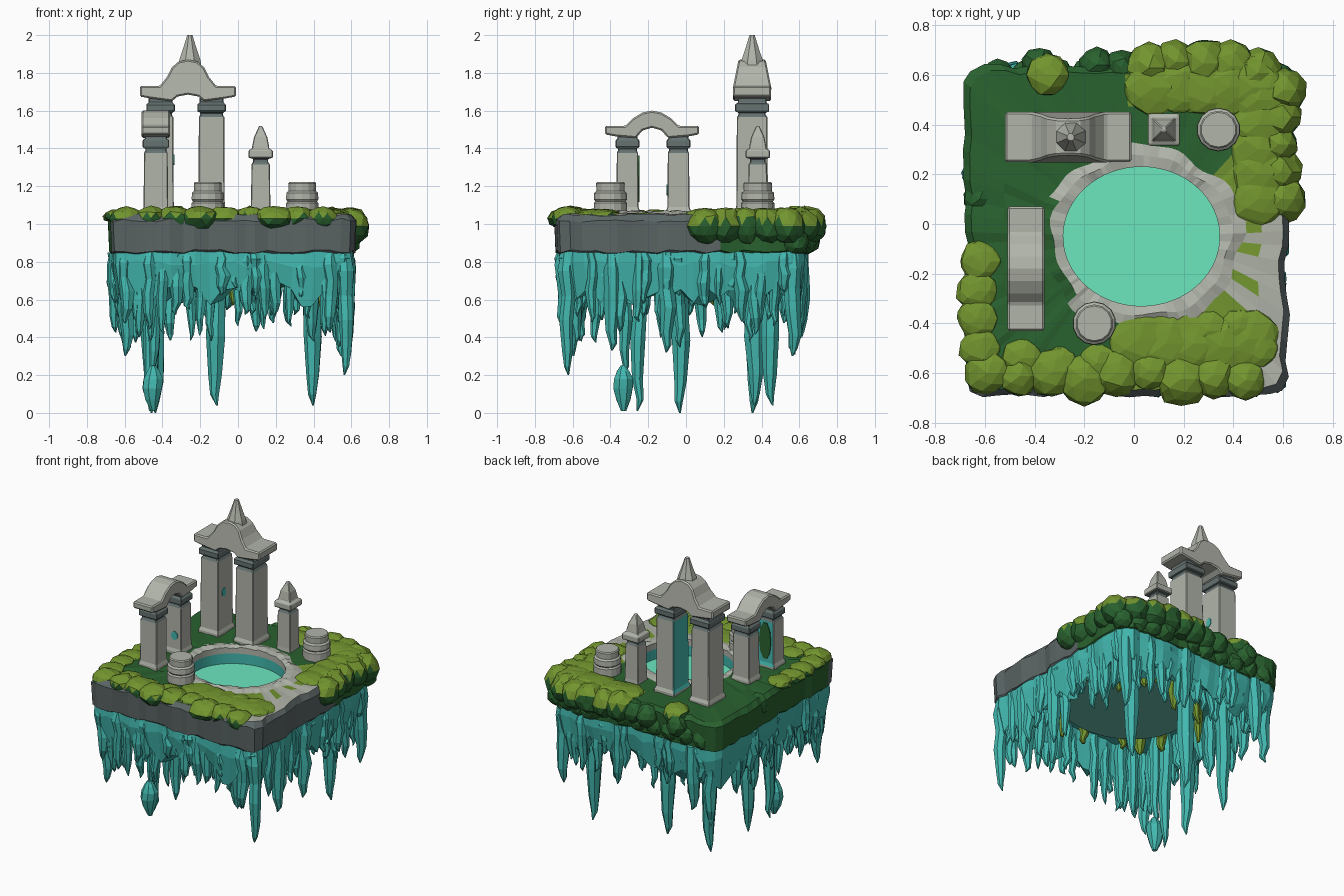
import bpy, bmesh, math, random
from mathutils import Vector

random.seed(7)
if "Cube" in bpy.data.objects:
    bpy.data.objects.remove(bpy.data.objects["Cube"])


def material(name, r, g, b):
    m = bpy.data.materials.new(name)
    m.use_nodes = True
    m.diffuse_color = (r, g, b, 1)
    m.node_tree.nodes["Principled BSDF"].inputs["Base Color"].default_value = (r, g, b, 1)
    return m


STONE = material("pale_stone", 0.44, 0.46, 0.40)
BAND = material("dark_band", 0.13, 0.17, 0.165)
ROCK = material("dark_rock", 0.105, 0.13, 0.13)
GRASS = material("dark_grass", 0.022, 0.12, 0.028)
MOSS = material("olive_moss", 0.17, 0.30, 0.028)
TEAL = material("teal_ice", 0.055, 0.48, 0.43)
WATER = material("pool_water", 0.15, 0.80, 0.52)
UNDER = material("pool_underside", 0.13, 0.50, 0.40)


def jitter(a):
    return random.uniform(-a, a)


def finish(name, bm, mats, rule=None, bevel=0):
    """Turn a bmesh into an object; rule(face) picks a material index."""
    bmesh.ops.recalc_face_normals(bm, faces=bm.faces)
    bm.normal_update()
    if rule:
        for f in bm.faces:
            f.material_index = rule(f)
    me = bpy.data.meshes.new(name)
    bm.to_mesh(me)
    bm.free()
    for m in mats:
        me.materials.append(m)
    ob = bpy.data.objects.new(name, me)
    bpy.context.collection.objects.link(ob)
    if bevel:
        mod = ob.modifiers.new("soft_edges", "BEVEL")
        mod.width = bevel
        mod.limit_method = "ANGLE"


def loft(bm, rows, cap=False, mat=None):
    """Skin closed rows of points; mat(row, centre) picks a material index."""
    vs = [[bm.verts.new(p) for p in row] for row in rows]
    n = len(rows[0])
    for r in range(len(vs) - 1):
        for i in range(n):
            j = (i + 1) % n
            f = bm.faces.new((vs[r][i], vs[r][j], vs[r + 1][j], vs[r + 1][i]))
            if mat:
                f.material_index = mat(r, f.calc_center_median())
    if cap:
        bm.faces.new(vs[0])
        bm.faces.new(vs[-1])


def lathe(bm, x, y, profile, sides, wobble=0, deep=1):
    """Stack regular rings; four sides give a square of half width r."""
    k = math.sqrt(2) if sides == 4 else 1
    rows = []
    for r, z in profile:
        ox, oy = jitter(wobble), jitter(wobble)
        rows.append([(x + ox + r * k * math.cos(a) * (1 + jitter(wobble * 8)),
                      y + oy + r * k * deep * math.sin(a) * (1 + jitter(wobble * 8)), z)
                     for a in (math.tau * (i + 0.5) / sides for i in range(sides))])
    loft(bm, rows, cap=True)


# Island plan: squared outline around an oval pool
PER = 20
X0, X1, Y0, Y1 = -0.67, 0.61, -0.68, 0.63
CORNERS = [(X0, Y0), (X1, Y0), (X1, Y1), (X0, Y1)]
EDGE = []
for s in range(4):
    a, b = Vector(CORNERS[s]), Vector(CORNERS[(s + 1) % 4])
    for i in range(PER):
        p = a.lerp(b, i / PER) * (0.97 if i == 0 else 1)
        EDGE.append(p + Vector((jitter(0.012), jitter(0.012))))
POOL_C = Vector((0.03, -0.05))


def pool(p, scale=1.0, wave=0.0):
    a = math.atan2(p.y - POOL_C.y, p.x - POOL_C.x)
    scale += wave * (math.sin(5 * a) + 0.7 * math.sin(11 * a + 1))
    return POOL_C + Vector((0.315 * math.cos(a), 0.28 * math.sin(a))) * scale


def ring(fn, z, dz=0.0):
    return [(*fn(p), z + jitter(dz)) for p in EDGE]


def ground(row, c):
    """Rock on the front and right, grass on the back and left, stone by the pool."""
    if row == 0:
        return 4
    if row < 4:
        front = c.y < Y0 + 0.06
        right = c.x > X1 - 0.06 and c.y < 0.2
        return 1 if front or right else 2
    if row in (6, 7):
        return 2 if row == 6 and c.x < -0.25 and c.y < 0.1 else 0
    if row > 7:
        return 0 if row == 8 else 4
    if c.x > 0.42 and c.y < 0.04:
        return 3 if c.x < 0.52 and random.random() < 0.4 else 0
    if (c.y < -0.33 and c.x > -0.05) or (c.y > 0.45 and c.x > 0) or c.x > 0.4:
        return 3
    return 2


bm = bmesh.new()
loft(bm, [
    ring(lambda p: pool(p, 1.1), 0.84),
    ring(lambda p: p * 0.97, 0.84, 0.008),
    ring(lambda p: p * 1.0, 0.855, 0.01),
    ring(lambda p: p * 1.01, 1.02, 0.01),
    ring(lambda p: p * 0.97, 1.05, 0.008),
    ring(lambda p: pool(p).lerp(p, 0.62), 1.055, 0.005),
    ring(lambda p: pool(p, 1.3, 0.05), 1.055, 0.005),
    ring(lambda p: pool(p, 1.15, 0.03), 1.068, 0.006),
    ring(pool, 1.06, 0.005),
    ring(pool, 1.02),
    ring(pool, 0.92),
], mat=ground)
finish("island_slab", bm, [STONE, ROCK, GRASS, MOSS, TEAL])

bm = bmesh.new()
loft(bm, [ring(pool, 0.9), ring(pool, 0.95)], cap=True)
finish("pool", bm, [WATER])

# Mossy basin hanging below the pool
bm = bmesh.new()
loft(bm, [ring(lambda p: pool(p, 1.4), 0.85), ring(lambda p: pool(p, 1.45), 0.78),
          ring(lambda p: pool(p, 1.35), 0.75)], cap=True)
finish("pool_basin", bm, [MOSS, UNDER], lambda f: 1 if len(f.verts) > 4 else 0)

# Icy skirt under the slab: a ragged wall plus hanging spikes
bm = bmesh.new()
loft(bm, [ring(lambda p: p * 0.985, 0.87), ring(lambda p: p * 0.99, 0.79, 0.02),
          ring(lambda p: p * 0.95, 0.63, 0.07), ring(lambda p: p * 0.88, 0.63, 0.07),
          ring(lambda p: p * 0.82, 0.85)])
finish("ice_skirt", bm, [TEAL])


def spike(bm, x, y, tip, r):
    h = 0.85 - tip
    shape = [(0.8, 0), (1, 0.15), (0.85, 0.35), (0.9, 0.55), (0.65, 0.8), (0.4, 0.93), (0.08, 1)]
    lathe(bm, x, y, [(r * k, 0.85 - h * t) for k, t in shape], 7, 0.009)


def fringe(name, plan, top, low, step, mat):
    b = bmesh.new()
    for p in EDGE[::step]:
        q = plan(p)
        spike(b, q.x + jitter(0.02), q.y + jitter(0.02),
              random.uniform(low, top), random.uniform(0.028, 0.046))
    finish(name, b, [mat])


fringe("outer_icicles", lambda p: p * 0.93, 0.66, 0.4, 1, TEAL)
fringe("inner_icicles", lambda p: p * 0.84, 0.62, 0.34, 2, TEAL)
fringe("hanging_moss", lambda p: pool(p, 1.55), 0.72, 0.55, 5, MOSS)

bm = bmesh.new()
for x, y, tip, r in ((-0.47, -0.25, 0.01, 0.045), (-0.46, -0.03, 0.0, 0.055),
                     (-0.43, 0.36, 0.0, 0.055), (-0.12, 0.37, 0.04, 0.06),
                     (0.4, 0.45, 0.04, 0.055), (0.57, -0.63, 0.2, 0.045),
                     (-0.59, 0.57, 0.31, 0.05), (0.55, 0.57, 0.3, 0.05),
                     (-0.59, -0.6, 0.3, 0.05), (0.57, -0.1, 0.32, 0.05),
                     (0.58, -0.39, 0.33, 0.05), (-0.48, 0.61, 0.4, 0.05),
                     (-0.45, -0.32, 0.2, 0.04)):
    spike(bm, x, y, tip, r)
lathe(bm, -0.45, -0.33, [(0.015, 0.01), (0.04, 0.07), (0.055, 0.13), (0.055, 0.18),
                         (0.035, 0.22), (0.015, 0.25)], 8, 0.004)
finish("long_icicles", bm, [TEAL])


# Moss cushions along the front and around the back right corner
def cushion(bm, x, y, z, r, h):
    for v in bmesh.ops.create_icosphere(bm, subdivisions=2, radius=1)["verts"]:
        k = 1 + jitter(0.09)
        v.co = (x + v.co.x * r * k, y + v.co.y * r * k, z + v.co.z * h * k)


bm = bmesh.new()
for i in range(9):
    cushion(bm, -0.59 + i * 0.13, -0.61 + jitter(0.025), 1.03, random.uniform(0.08, 0.115), 0.065)
for i in range(5):
    cushion(bm, 0.02 + i * 0.11, -0.49 + jitter(0.03), 1.04, 0.13, 0.04)
for x, y in ((0.3, -0.43), (0.42, -0.42), (0.5, -0.5), (-0.45, -0.54), (-0.3, -0.57),
             (-0.15, -0.56), (-0.62, -0.5), (-0.63, -0.38), (-0.63, -0.27), (-0.62, -0.15)):
    cushion(bm, x, y, 1.04, 0.085, 0.04)
for i in range(5):
    cushion(bm, 0.06 + i * 0.11, 0.63 + jitter(0.03), 0.99, random.uniform(0.085, 0.11), 0.1)
    cushion(bm, 0.6 + jitter(0.02), 0.1 + i * 0.11, 0.99, random.uniform(0.075, 0.1), 0.1)
    cushion(bm, 0.08 + i * 0.1, 0.55, 1.045, 0.12, 0.04)
    cushion(bm, 0.5, 0.1 + i * 0.1, 1.045, 0.11, 0.04)
for i in range(4):
    cushion(bm, 0.28 + i * 0.1, 0.64 - i * 0.02, 0.91, 0.07, 0.07)
cushion(bm, -0.35, 0.6, 1.03, 0.09, 0.07)
finish("moss_cushions", bm, [MOSS, GRASS],
       lambda f: 0 if f.normal.z > 0.2 and f.calc_center_median().z > 0.98 else 1)

bm = bmesh.new()
for x, y in ((-0.38, 0.64), (-0.15, 0.64), (-0.05, 0.63), (-0.62, 0.1)):
    cushion(bm, x, y, 0.98, 0.07, 0.08)
for i in range(6):
    cushion(bm, -0.55 + i * 0.12, 0.6, 0.91, 0.065, 0.07)
finish("grass_bumps", bm, [GRASS])


# Square columns with dark necks; one inner face may be teal
def column(name, x, y, w, deep, top, glow=None):
    b = bmesh.new()
    lathe(b, x, y, [(w * 1.12, 1.03), (w * 1.12, 1.07), (w, 1.09), (w * 0.96, top - 0.06),
                    (w * 0.85, top - 0.055), (w * 0.85, top - 0.04), (w * 1.08, top - 0.035),
                    (w * 1.08, top + 0.005), (w * 0.9, top + 0.01), (w * 0.9, top + 0.04)],
          4, 0, deep)

    def rule(f):
        z = f.calc_center_median().z
        if z > top - 0.062:
            return 1
        return 2 if glow and f.normal.dot(Vector(glow)) > 0.9 and z > 1.08 else 0
    finish(name, b, [STONE, BAND, TEAL], rule, 0.006)


column("tall_arch_outer_column", -0.41, 0.35, 0.07, 1.2, 1.63)
column("tall_arch_inner_column", -0.14, 0.35, 0.07, 1.2, 1.63, (-1, 0, 0))
column("low_arch_front_column", -0.435, -0.31, 0.065, 0.9, 1.44, (0, 1, 0))
column("low_arch_back_column", -0.435, -0.04, 0.065, 0.9, 1.44)


# Thin painted patches on the inner column faces
def patch(name, centre, across, w, h, mat):
    normal = Vector((across[1], across[0], 0))
    b = bmesh.new()
    loft(b, [[Vector(centre) + Vector(across) * w * math.cos(a) + normal * d
              + Vector((0, 0, h * math.sin(a)))
              for a in (math.tau * i / 10 for i in range(10))] for d in (-0.004, 0.004)], cap=True)
    finish(name, b, [mat])


patch("outer_column_patch", (-0.341, 0.33, 1.34), (0, 1, 0), 0.022, 0.03, TEAL)
patch("back_column_patch", (-0.42, -0.099, 1.18), (1, 0, 0), 0.025, 0.03, TEAL)
patch("front_column_patch", (-0.435, -0.251, 1.24), (1, 0, 0), 0.045, 0.13, GRASS)


def lintel(name, centre, half, depth, along_y, taper):
    """Mirror a half profile (offset, z) and extrude it, thinning by taper towards the top."""
    outline = half + [(-u, z) for u, z in reversed(half[1:-1])]
    shoulder = half[4][1]
    rows = []
    for s in (-1, 1):
        row = []
        for u, z in outline:
            d = s * depth * (1 - taper * max(0, z - shoulder))
            dx, dy = (d, u) if along_y else (u, d)
            row.append((centre[0] + dx, centre[1] + dy, z))
        rows.append(row)
    b = bmesh.new()
    loft(b, rows, cap=True)
    finish(name, b, [STONE], None, 0.008)


lintel("tall_arch_lintel", (-0.265, 0.35),
       [(0, 1.87), (0.05, 1.86), (0.085, 1.83), (0.11, 1.78), (0.15, 1.73), (0.255, 1.73),
        (0.255, 1.675), (0.2, 1.665), (0.085, 1.65), (0.055, 1.675), (0, 1.685)],
       0.1, False, 2)
lintel("low_arch_lintel", (-0.435, -0.18),
       [(0, 1.6), (0.05, 1.59), (0.1, 1.56), (0.12, 1.54), (0.14, 1.52), (0.25, 1.52),
        (0.25, 1.475), (0.2, 1.465), (0.085, 1.455), (0.05, 1.495), (0, 1.51)],
       0.075, True, 0)

# Spire on the tall arch
bm = bmesh.new()
lathe(bm, -0.255, 0.35, [(0.066, 1.84), (0.06, 1.87), (0.038, 1.93), (0.015, 2.0)], 8)
finish("arch_spire", bm, [STONE])

# Small obelisk
bm = bmesh.new()
lathe(bm, 0.12, 0.38, [(0.058, 1.03), (0.052, 1.08), (0.048, 1.32), (0.04, 1.325), (0.04, 1.345),
                       (0.064, 1.35), (0.064, 1.39), (0.045, 1.4), (0.045, 1.41),
                       (0.035, 1.46), (0.008, 1.52)], 4)
finish("obelisk", bm, [STONE, BAND],
       lambda f: 1 if 1.32 < f.calc_center_median().z < 1.349 else 0, 0.004)

# Round stone drums
for side, x, y in (("front", -0.16, -0.4), ("back", 0.34, 0.38)):
    bm = bmesh.new()
    lathe(bm, x, y, [(0.08, 1.03), (0.088, 1.06), (0.088, 1.11), (0.08, 1.12), (0.088, 1.13),
                     (0.086, 1.165), (0.074, 1.175), (0.076, 1.215), (0.07, 1.222)], 14)
    finish(side + "_drum", bm, [STONE])
